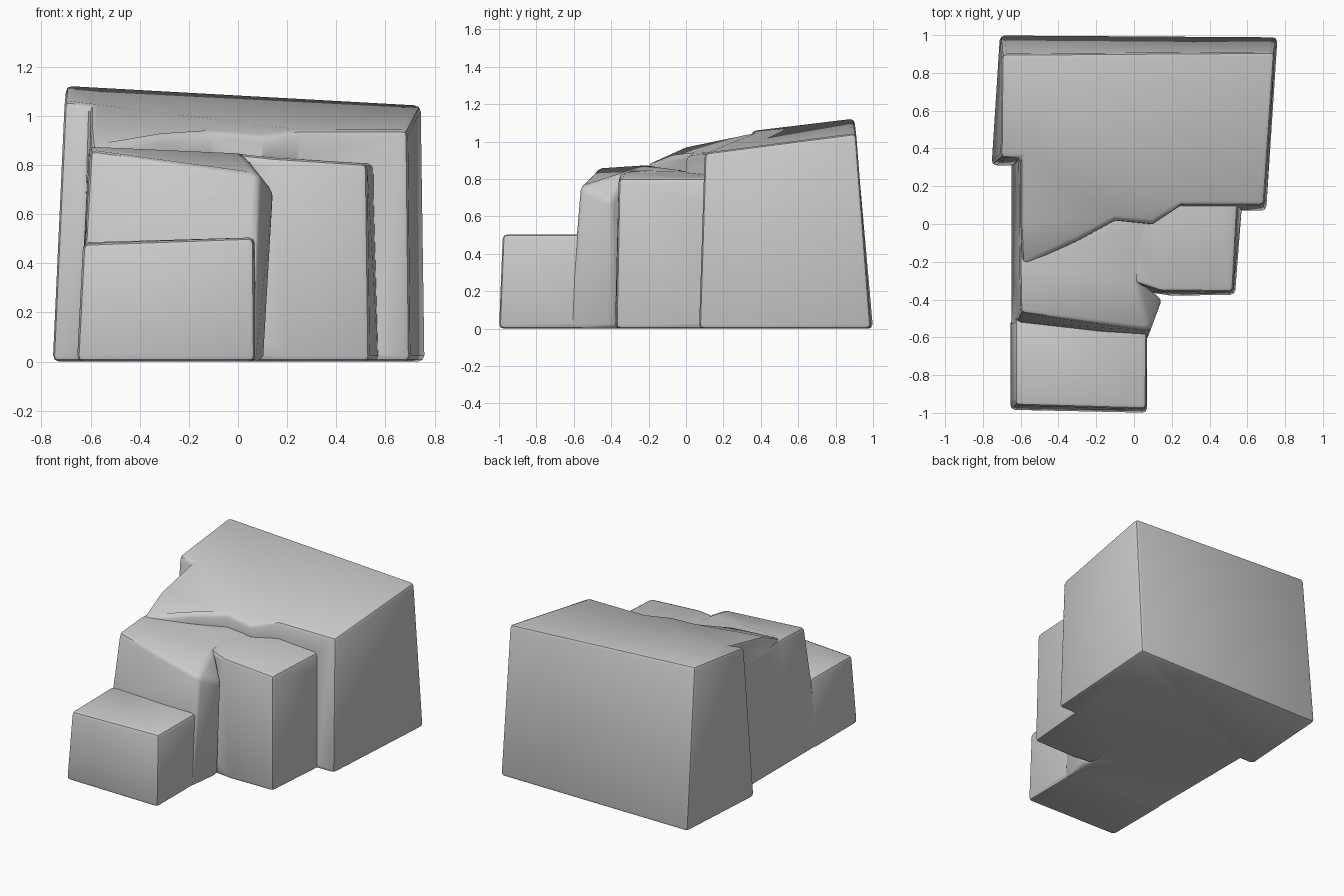
import bpy, bmesh, math

if "Cube" in bpy.data.objects:
    bpy.data.objects.remove(bpy.data.objects["Cube"])

BEVEL = 0.025


def block(name, corners, creases=()):
    """Tapered block; each corner is (bottom x, bottom y, top x, top y, top z).
    Creases join pairs of top corners so that the top can fold."""
    bm = bmesh.new()
    low = [bm.verts.new((c[0], c[1], 0)) for c in corners]
    top = [bm.verts.new(c[2:]) for c in corners]
    n = len(corners)
    bm.faces.new(low[::-1])
    bm.faces.new(top)
    for i in range(n):
        j = (i + 1) % n
        bm.faces.new((low[i], low[j], top[j], top[i]))
    for a, b in creases:
        bmesh.ops.connect_verts(bm, verts=[top[a], top[b]])
    bmesh.ops.triangulate(bm, faces=[f for f in bm.faces
                                     if len(f.verts) > 4 and f.calc_center_median().z > 0.1])
    bmesh.ops.recalc_face_normals(bm, faces=bm.faces[:])
    sharp = [e for e in bm.edges if e.calc_face_angle(0) > math.radians(35)]
    bmesh.ops.bevel(bm, geom=sharp, offset=BEVEL, offset_type='OFFSET', segments=2,
                    profile=0.5, affect='EDGES', clamp_overlap=True)
    bmesh.ops.recalc_face_normals(bm, faces=bm.faces[:])
    mesh = bpy.data.meshes.new(name)
    bm.to_mesh(mesh)
    bm.free()
    ob = bpy.data.objects.new(name, mesh)
    bpy.context.collection.objects.link(ob)
    return ob


# Tall back mass with a sloping tongue running down the left
cliff = block("rock_cliff", [
    (-0.71, 1.00, -0.70, 0.90, 1.125),
    (-0.755, 0.31, -0.705, 0.35, 1.06),
    (-0.63, 0.31, -0.60, 0.35, 1.045),
    (-0.63, 0.00, -0.60, 0.00, 0.97),
    (-0.63, -0.20, -0.59, -0.22, 0.87),
    (-0.30, -0.10, -0.30, -0.09, 0.92),
    (-0.10, 0.00, -0.10, 0.02, 0.935),
    (0.10, 0.00, 0.10, 0.00, 0.915),
    (0.25, 0.07, 0.25, 0.10, 0.94),
    (0.70, 0.07, 0.69, 0.10, 0.94),
    (0.76, 0.99, 0.745, 0.91, 1.045),
], creases=[(2, 8), (3, 6)])

# Middle step, leaning forward at its right edge
middle = block("middle_step", [
    (-0.65, 0.40, -0.61, 0.40, 0.85),
    (-0.65, -0.22, -0.605, -0.22, 0.875),
    (-0.65, -0.58, -0.60, -0.47, 0.86),
    (0.07, -0.625, 0.085, -0.565, 0.76),
    (0.10, -0.40, 0.15, -0.40, 0.68),
    (0.08, -0.30, 0.02, -0.30, 0.845),
    (0.10, 0.20, 0.10, 0.20, 0.835),
], creases=[(1, 5), (3, 5)])

# Column on the right
column = block("right_column", [
    (0.00, 0.20, 0.00, 0.20, 0.84),
    (0.06, -0.36, 0.00, -0.31, 0.845),
    (0.20, -0.38, 0.14, -0.355, 0.83),
    (0.535, -0.375, 0.525, -0.36, 0.805),
    (0.58, 0.20, 0.555, 0.20, 0.805),
])

# Low front step
front = block("front_step", [
    (-0.655, -0.50, -0.63, -0.50, 0.485),
    (-0.655, -0.985, -0.63, -0.96, 0.48),
    (0.07, -1.00, 0.065, -0.98, 0.505),
    (0.07, -0.50, 0.07, -0.50, 0.505),
])

# Fuse the blocks into one rock
bpy.context.view_layer.objects.active = cliff
cliff.select_set(True)
for part in (middle, column, front):
    mod = cliff.modifiers.new("join_" + part.name, 'BOOLEAN')
    mod.operation = 'UNION'
    mod.solver = 'EXACT'
    mod.object = part
    bpy.ops.object.modifier_apply(modifier=mod.name)
    bpy.data.objects.remove(part)
bpy.ops.object.shade_smooth_by_angle(angle=math.radians(35))
